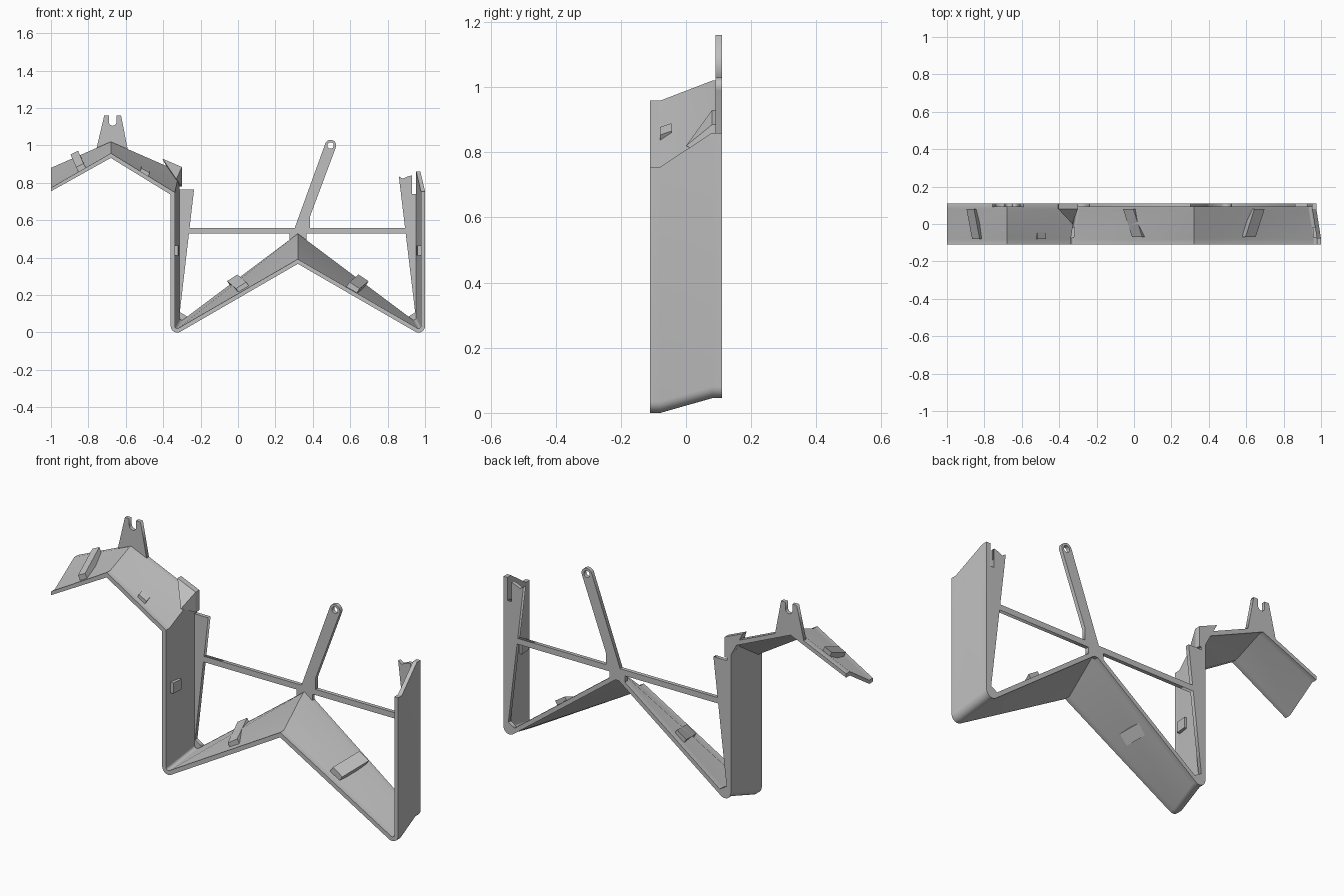
import bpy, bmesh, math
from mathutils import Vector

cube = bpy.data.objects.get("Cube")
if cube:
    bpy.data.objects.remove(cube, do_unlink=True)

GREY = (0.52, 0.52, 0.52, 1)
grey = bpy.data.materials.new("plain grey")
grey.use_nodes = True
grey.diffuse_color = GREY
grey.node_tree.nodes["Principled BSDF"].inputs["Base Color"].default_value = GREY

THICK = 0.022    # band wall thickness
RADIUS = 0.035   # rounded lower corners
AXIS = 0.32      # mirror line of the lower zigzag


def finish(bm, name, smooth=False):
    bmesh.ops.recalc_face_normals(bm, faces=bm.faces)
    mesh = bpy.data.meshes.new(name)
    bm.to_mesh(mesh)
    bm.free()
    mesh.materials.append(grey)
    ob = bpy.data.objects.new(name, mesh)
    bpy.context.collection.objects.link(ob)
    if smooth:
        bpy.ops.object.select_all(action='DESELECT')
        ob.select_set(True)
        bpy.context.view_layer.objects.active = ob
        bpy.ops.object.shade_smooth_by_angle(angle=math.radians(30))


def offset(points, dist):
    """Shift a polyline to its left with mitred corners."""
    pts = [Vector(p) for p in points]
    dirs = [(b - a).normalized() for a, b in zip(pts, pts[1:])]
    norms = [Vector((-d.y, d.x)) for d in dirs]
    out = []
    for i, p in enumerate(pts):
        a, b = norms[max(i - 1, 0)], norms[min(i, len(norms) - 1)]
        out.append(p + (a + b) * dist / (1 + a.dot(b)))
    return out


def fillet(points, corners, radius, steps=8):
    """Replace the listed corners by arcs."""
    out = []
    for i, p in enumerate(points):
        p = Vector(p)
        if i not in corners:
            out.append(p)
            continue
        u = (Vector(points[i - 1]) - p).normalized()
        v = (Vector(points[i + 1]) - p).normalized()
        half = u.angle(v) / 2
        centre = p + (u + v).normalized() * radius / math.sin(half)
        reach = radius / math.tan(half)
        a, b = p + u * reach - centre, p + v * reach - centre
        sweep = math.pi - 2 * half
        for k in range(steps + 1):
            t = k / steps
            out.append(centre + (a * math.sin((1 - t) * sweep)
                                 + b * math.sin(t * sweep)) / math.sin(sweep))
    return out


def section(points):
    """Outer and inner lines of the band."""
    outer = fillet(points, (3, 5), RADIUS)
    inner = fillet(offset(points, THICK), (3, 5), RADIUS - THICK)
    return outer, inner


# Zigzag band, lofted from the front line to the higher rear line
front_line = [(-1, .755), (-.68, .933), (-.36, .737), (-.36, -.026),
              (AXIS, .367), (1, -.026), (1, .755)]
rear_line = [(-1, .86), (-.68, .996), (-.335, .845), (-.335, .01),
             (AXIS, .501), (.975, .01), (.975, .86)]
bm = bmesh.new()
rings = []
for y, line in ((-.11, front_line), (-.08, front_line), (.08, rear_line), (.11, rear_line)):
    rings.append([[bm.verts.new((max(p.x, -1), y, p.y)) for p in side]
                  for side in section(line)])
count = len(rings[0][0])
for r0, r1 in zip(rings, rings[1:]):
    for s in (0, 1):
        for i in range(count - 1):
            bm.faces.new((r0[s][i], r0[s][i + 1], r1[s][i + 1], r1[s][i]))
    for i in (0, -1):
        bm.faces.new((r0[0][i], r0[1][i], r1[1][i], r1[0][i]))
for o, n in (rings[0], rings[-1]):
    for i in range(count - 1):
        bm.faces.new((o[i], o[i + 1], n[i + 1], n[i]))
finish(bm, "zigzag_band", smooth=True)


def plate(name, *outlines):
    """Flat rear plate; extra outlines become holes."""
    curve = bpy.data.curves.new(name, 'CURVE')
    curve.dimensions = '2D'
    curve.fill_mode = 'BOTH'
    curve.extrude = .01
    for pts in outlines:
        spline = curve.splines.new('POLY')
        spline.points.add(len(pts) - 1)
        for sp, (x, z) in zip(spline.points, pts):
            sp.co = (x, z, 0, 1)
        spline.use_cyclic_u = True
    ob = bpy.data.objects.new(name, curve)
    bpy.context.collection.objects.link(ob)
    ob.location.y = .1
    ob.rotation_euler.x = math.pi / 2
    bpy.ops.object.select_all(action='DESELECT')
    ob.select_set(True)
    bpy.context.view_layer.objects.active = ob
    bpy.ops.object.convert(target='MESH')
    bpy.context.object.data.materials.clear()
    bpy.context.object.data.materials.append(grey)


def arc(cx, cz, r, start, end, steps=16):
    angles = [math.radians(start + (end - start) * k / steps) for k in range(steps + 1)]
    return [(cx + r * math.cos(a), cz + r * math.sin(a)) for a in angles]


def mirrored(pts):
    return [(2 * AXIS - x, z) for x, z in pts]


# Rear webs, crossbar, arm and tab
plate("crossbar", [(-.265, .528), (.91, .528), (.91, .558), (-.265, .558)])
plate("centre_stub", [(.275, .493), (.365, .493), (.365, .54), (.275, .54)])
plate("left_web", [(-.32, .765), (-.235, .765), (-.312, .1), (-.32, .1)])
plate("right_web", [(.96, .1), (.96, .74), (.93, .74), (.93, .84), (.91, .835),
                    (.88, .822), (.86, .835), (.948, .1)])
corner = [(-.32, .115), (-.255, .075), (-.3, .055), (-.32, .08)]
plate("left_corner_web", corner)
plate("right_corner_web", mirrored(corner))
plate("hook_arm", [(.385, .55), (.385, .62)] + arc(.495, 1.0, .03, -21, 159) + [(.3, .55)],
      arc(.495, 1.0, .017, 0, 345, 23))
plate("slotted_tab", [(-.76, .97), (-.715, 1.16), (-.69, 1.16), (-.69, 1.125)]
      + arc(-.67, 1.125, .02, 180, 360, 8)
      + [(-.65, 1.16), (-.625, 1.16), (-.588, .97), (-.68, 1.005)])


def clip(name, front, rear, ys, angle, width, height):
    """Sheared block lying on the band between two depths."""
    c, s = math.cos(math.radians(angle)), math.sin(math.radians(angle))
    bm = bmesh.new()
    for (x, z), y in zip((front, rear), ys):
        for u in (-width / 2, width / 2):
            for v in (-.012, height):
                bm.verts.new((x + u * c - v * s, y, z + u * s + v * c))
    bmesh.ops.convex_hull(bm, input=bm.verts)
    bmesh.ops.dissolve_limit(bm, angle_limit=.02, verts=bm.verts, edges=bm.edges)
    finish(bm, name)


# Clips on the slopes and walls
for side, flip in (("right", 1), ("left", -1)):
    def place(x):
        return AXIS + flip * (x - AXIS)
    clip(side + "_slope_clip", (place(.03), .232), (place(-.018), .272),
         (-.07, .08), 33 * flip, .065, .024)
    clip(side + "_wall_clip", (place(-.334), .438), (place(-.329), .438),
         (-.075, -.015), -90 * flip, .055, .014)
clip("upper_clip", (-.835, .872), (-.865, .94), (-.08, .08), 26, .045, .024)
clip("upper_stud", (-.5, .853), (-.5, .865), (-.08, -.045), -29, .05, .014)

# Corner wedge where the upper strip meets the wall
bm = bmesh.new()
for y in (.08, .11):
    for x, z in ((-.405, .93), (-.30, .885), (-.30, .78), (-.325, .78)):
        bm.verts.new((x, y, z))
bm.verts.new((-.33, 0, .82))
bmesh.ops.convex_hull(bm, input=bm.verts)
bmesh.ops.dissolve_limit(bm, angle_limit=.02, verts=bm.verts, edges=bm.edges)
finish(bm, "corner_wedge")
